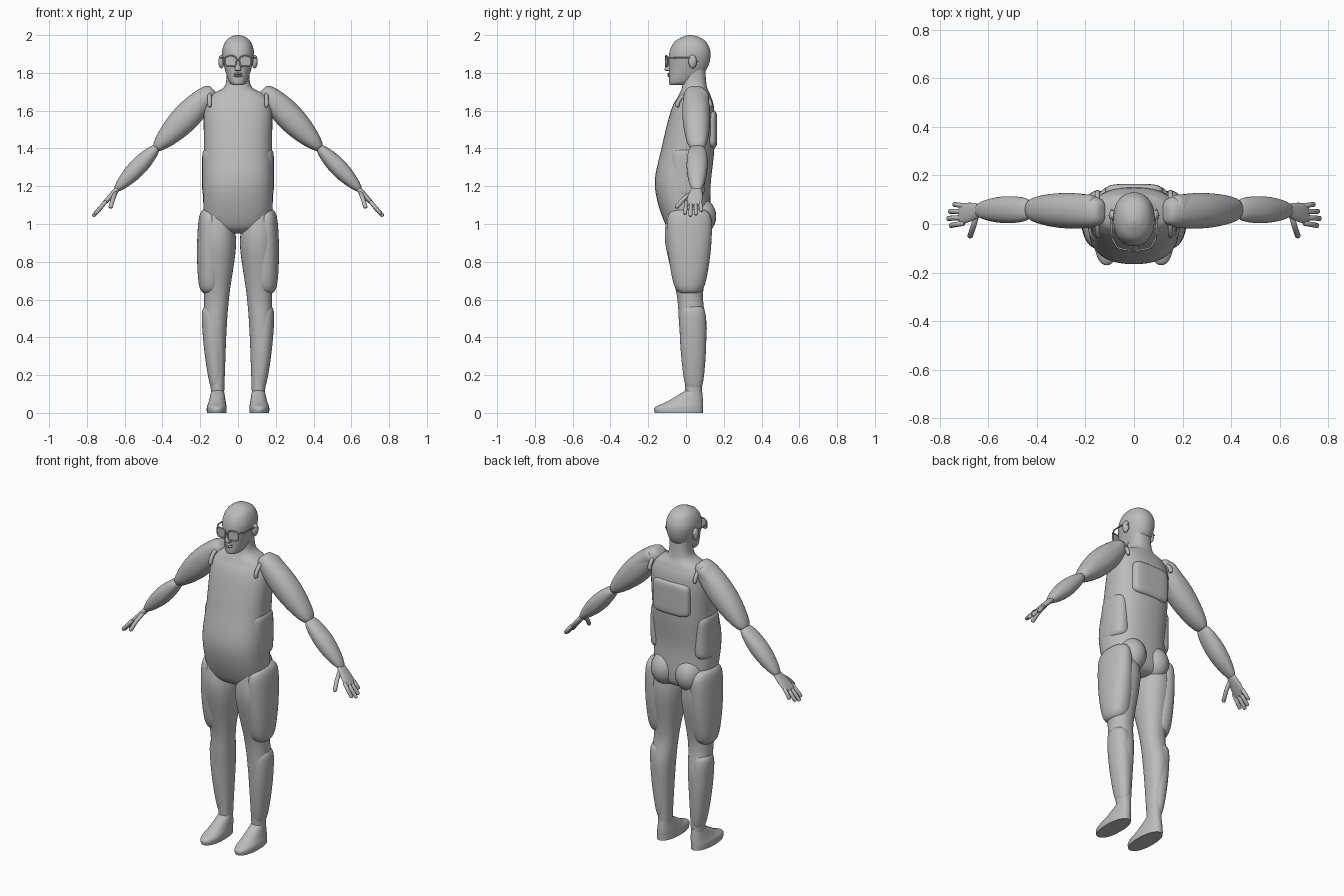
import bpy, bmesh, math
from mathutils import Vector, Matrix

if "Cube" in bpy.data.objects:
    bpy.data.objects.remove(bpy.data.objects["Cube"], do_unlink=True)

GREY = (.5, .5, .5, 1)
grey = bpy.data.materials.new("plain grey")
grey.use_nodes = True
grey.diffuse_color = GREY
grey.node_tree.nodes["Principled BSDF"].inputs["Base Color"].default_value = GREY

# The arm is a straight line: local z runs down it, local x points up and outward
BODY = Matrix.Identity(4)
ARM = Matrix.Translation((.19, 0, 1.645)) @ Matrix.Rotation(math.radians(135), 4, 'Y') @ Matrix.Diagonal((-1, 1, 1, 1))


def finish(name, bm, matrix=BODY, mirror=True):
    """Place the part, copy it to the other side if paired, and shade it smooth."""
    bmesh.ops.transform(bm, matrix=matrix, verts=bm.verts)
    if mirror:
        geometry = bm.verts[:] + bm.edges[:] + bm.faces[:]
        copies = bmesh.ops.duplicate(bm, geom=geometry)["geom"]
        for item in copies:
            if isinstance(item, bmesh.types.BMVert):
                item.co.x *= -1
    bmesh.ops.recalc_face_normals(bm, faces=bm.faces)
    mesh = bpy.data.meshes.new(name)
    bm.to_mesh(mesh)
    bm.free()
    mesh.materials.append(grey)
    part = bpy.data.objects.new(name, mesh)
    bpy.context.collection.objects.link(part)
    bpy.ops.object.select_all(action='DESELECT')
    part.select_set(True)
    bpy.context.view_layer.objects.active = part
    bpy.ops.object.shade_smooth_by_angle(angle=math.radians(50))


def skin(bm, rings, closed=False):
    """Join successive rings with quads and cap the open ends."""
    pairs = list(zip(rings, rings[1:]))
    if closed:
        pairs.append((rings[-1], rings[0]))
    else:
        bm.faces.new(rings[0])
        bm.faces.new(rings[-1])
    for lower, upper in pairs:
        for k in range(len(lower)):
            bm.faces.new((lower[k - 1], lower[k], upper[k], upper[k - 1]))


def rounded(angle, power):
    """Point on a unit superellipse."""
    c, s = math.cos(angle), math.sin(angle)
    return math.copysign(abs(c) ** (2 / power), c), math.copysign(abs(s) ** (2 / power), s)


def spline(rows, steps=6):
    """Smooth a few key sections with a Catmull-Rom curve."""
    result = []
    last = len(rows) - 1
    for i in range(last):
        keys = rows[max(i - 1, 0)], rows[i], rows[i + 1], rows[min(i + 2, last)]
        for step in range(steps):
            t = step / steps
            result.append([b + t / 2 * (c - a + t * (2 * a - 5 * b + 4 * c - d + t * (3 * (b - c) + d - a)))
                           for a, b, c, d in zip(*keys)])
    return result + [rows[-1]]


def loft(name, rows, matrix=BODY, mirror=True, power=2.2, sides=48):
    """Skin rounded sections given as height, left, right, front, back."""
    bm = bmesh.new()
    rings = []
    for z, left, right, front, back in rows:
        ring = []
        for k in range(sides):
            u, v = rounded(math.tau * k / sides, power)
            ring.append(bm.verts.new(((left + right + u * (right - left)) / 2,
                                      (front + back + v * (back - front)) / 2, z)))
        rings.append(ring)
    skin(bm, rings)
    finish(name, bm, matrix, mirror)


def limb(name, start, end, size_start, size_end, swell=(0, 0), steps=40, **options):
    """Muscle shape: tapers between two ends, swells in the middle, rounded tips."""
    start, end = Vector(start), Vector(end)
    size_start, size_end, swell = Vector(size_start), Vector(size_end), Vector(swell)
    rows = []
    for step in range(steps + 1):
        # Rings crowd toward both tips
        t = (1 - math.cos(math.pi * step / steps)) / 2
        tip = max(1 - abs(2 * t - 1) ** 8, .01) ** (1 / 4)
        size = (size_start.lerp(size_end, t) + swell * math.sin(math.pi * t)) * tip
        x, y, z = start.lerp(end, t)
        rows.append((z, x - size.x, x + size.x, y - size.y, y + size.y))
    loft(name, rows, **options)


def ball(name, centre, size, mirror=True):
    bm = bmesh.new()
    bmesh.ops.create_uvsphere(bm, u_segments=24, v_segments=16, radius=1)
    finish(name, bm, Matrix.Translation(centre) @ Matrix.Diagonal((*size, 1)), mirror)


def tube(name, points, radius, matrix=BODY, mirror=True, closed=False, sides=12):
    """Sweep a round bar through points, with softened open ends."""
    path = [Vector(p) for p in points]
    if not closed:
        head = path[0] + (path[0] - path[1]).normalized() * radius * .6
        tail = path[-1] + (path[-1] - path[-2]).normalized() * radius * .6
        path = [head, *path, tail]
    bm = bmesh.new()
    rings = []
    last = len(path) - 1
    for i, point in enumerate(path):
        before = path[i - 1] if closed else path[max(i - 1, 0)]
        after = path[(i + 1) % len(path)] if closed else path[min(i + 1, last)]
        turn = (after - before).to_track_quat('Z', 'Y')
        width = radius / 2 if not closed and i in (0, last) else radius
        rings.append([bm.verts.new(point + turn @ Vector((*(width * w for w in rounded(math.tau * k / sides, 2)), 0)))
                      for k in range(sides)])
    skin(bm, rings, closed)
    finish(name, bm, matrix, mirror)


def symmetric(rows):
    """Expand height, half width, front, back into full smooth sections."""
    return spline([(z, -half, half, front, back) for z, half, front, back in rows])


# Trunk and neck
loft("torso", symmetric([
    (.95, .08, -.05, .08), (1, .17, -.11, .13), (1.2, .185, -.165, .13), (1.4, .18, -.13, .15),
    (1.6, .18, -.08, .15), (1.68, .15, -.04, .13), (1.73, .07, -.02, .11), (1.84, .06, -.01, .1)]),
    mirror=False, power=2.4)
ball("buttock", (.08, .07, 1.04), (.08, .09, .1))
limb("side_pad", (.14, .01, 1.14), (.14, .01, 1.4), (.05, .09), (.05, .09), power=2.5)
limb("back_panel", (0, .12, 1.4), (0, .12, 1.6), (.12, .045), (.12, .045), mirror=False, power=4)

# Head and face
loft("head", symmetric([
    (1.735, .02, -.08, -.02), (1.75, .045, -.09, .04), (1.82, .07, -.09, .11), (1.9, .085, -.09, .13),
    (1.96, .07, -.065, .11), (1.99, .04, -.02, .07), (2, .01, .01, .03)]), mirror=False)
loft("nose", symmetric([(1.81, .01, -.1, -.07), (1.82, .017, -.113, -.07), (1.88, .008, -.09, -.07)]), mirror=False)
for label, height in (("upper_lip", 1.795), ("lower_lip", 1.784)):
    ball(label, (0, -.089, height), (.024, .01, .006), mirror=False)
ball("ear", (.088, .035, 1.86), (.016, .022, .036))

# Spectacles
outline = []
for k in range(32):
    u, v = rounded(math.tau * k / 32, 3)
    outline.append((.039 + .031 * u, -.108 + .003 * (1 + u) ** 2, 1.862 + .028 * v))
tube("glasses_rim", outline, .004, closed=True)
lens = bmesh.new()
lens.faces.new([lens.verts.new(point) for point in outline])
finish("glasses_lens", lens)
tube("glasses_bridge", [(-.01, -.108, 1.87), (.01, -.108, 1.87)], .004, mirror=False)
tube("glasses_temple", [(.07, -.095, 1.88), (.09, -.06, 1.88), (.094, .04, 1.88), (.092, .06, 1.86)], .004)

# Arms and shoulder straps
limb("upper_arm", (.007, .05, -.09), (0, .06, .35), (.045, .06), (.03, .045), (.035, .02), matrix=ARM)
limb("forearm", (0, .06, .335), (-.006, .057, .655), (.025, .045), (.018, .028), (.025, .018), matrix=ARM)
limb("shoulder_cap", (.015, .055, -.06), (.015, .055, .1), (.045, .065), (.055, .07), matrix=ARM)
arch = [math.pi * k / 16 for k in range(17)]
tube("shoulder_strap", [(.15, .042 - .088 * math.cos(a), 1.625 + .068 * math.sin(a)) for a in arch], .011)

# Hands
limb("palm", (-.008, .057, .63), (-.012, .04, .76), (.014, .024), (.01, .042), (.002, .006), matrix=ARM)
for i, (label, tip) in enumerate((("little", .795), ("ring", .82), ("middle", .83), ("index", .815))):
    across = .075 - .024 * i
    tube(label + "_finger", [(-.011, across, .735), (-.018, across + .006 - .005 * i, tip)], .0105, ARM)
tube("thumb", [(-.015, .03, .665), (-.028, -.012, .695), (-.05, -.05, .735)], .0115, ARM)

# Legs, guards and feet
loft("leg", spline([
    (1.05, .04, .18, -.1, .12), (.9, .01, .205, -.11, .13), (.63, .045, .18, -.05, .09),
    (.45, .06, .18, -.035, .11), (.2, .07, .15, -.01, .09), (.05, .075, .14, 0, .08)]))
limb("thigh_guard", (.15, .018, 1.08), (.145, .018, .63), (.055, .12), (.06, .075), (.012, .015))
limb("shin_guard", (.14, .035, .57), (.115, .042, .115), (.055, .07), (.03, .045), (.01, .01))
loft("foot", spline([
    (0, .06, .165, -.165, .09), (.03, .06, .165, -.165, .09), (.06, .065, .155, -.1, .09), (.12, .075, .14, 0, .085)]))
